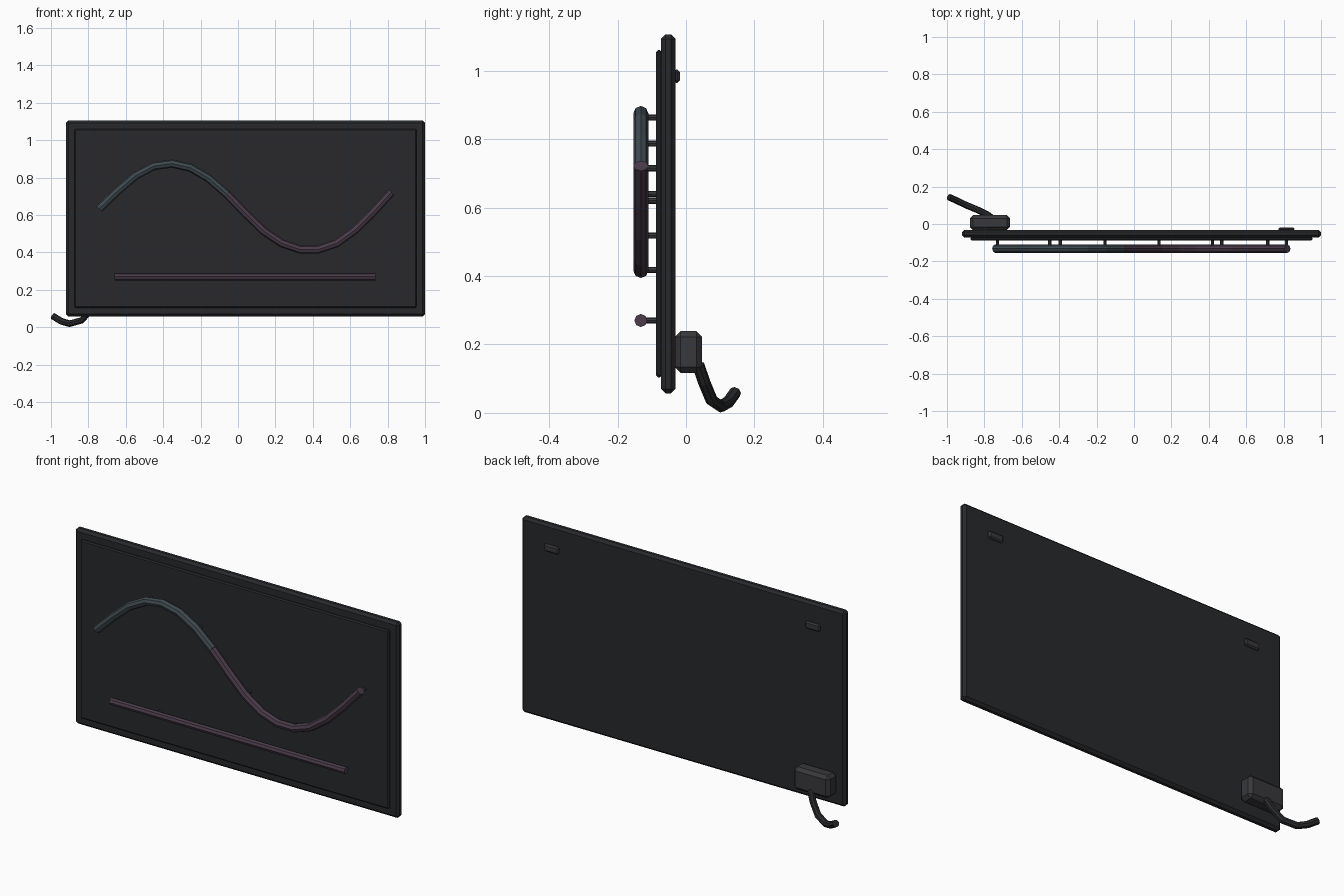
import bpy, math

if "Cube" in bpy.data.objects:
    bpy.data.objects.remove(bpy.data.objects["Cube"])


def material(name, rgb):
    m = bpy.data.materials.new(name)
    m.diffuse_color = (*rgb, 1)
    m.use_nodes = True
    m.node_tree.nodes["Principled BSDF"].inputs["Base Color"].default_value = m.diffuse_color
    return m


BLACK = material("black_paint", (0.021, 0.022, 0.025))
DARK = material("dark_plastic", (0.04, 0.04, 0.046))
BLUE = material("blue_glass", (0.05, 0.068, 0.08))
PURPLE = material("purple_glass", (0.068, 0.045, 0.068))


def box(name, x, y, z, bevel, mat):
    """Chamfered box from (min, max) ranges."""
    bpy.ops.mesh.primitive_cube_add(size=1, location=[sum(r) / 2 for r in (x, y, z)])
    o = bpy.context.object
    o.name = name
    o.scale = [r[1] - r[0] for r in (x, y, z)]
    bpy.ops.object.transform_apply(location=False, rotation=False, scale=True)
    b = o.modifiers.new("chamfer", "BEVEL")
    b.width, b.segments = bevel, 1
    o.data.materials.append(mat)
    return o


def tube(name, points, radius, mat):
    """Eight-sided capped tube along a polyline."""
    c = bpy.data.curves.new(name, "CURVE")
    c.dimensions = "3D"
    c.bevel_depth, c.bevel_resolution = radius, 2
    c.use_fill_caps = True
    s = c.splines.new("POLY")
    s.points.add(len(points) - 1)
    for p, co in zip(s.points, points):
        p.co = (*co, 1)
    s.use_smooth = False
    o = bpy.data.objects.new(name, c)
    bpy.context.collection.objects.link(o)
    bpy.ops.object.select_all(action="DESELECT")
    o.select_set(True)
    bpy.context.view_layer.objects.active = o
    bpy.ops.object.convert(target="MESH")
    o = bpy.context.object
    o.name = name
    o.data.materials.clear()
    o.data.materials.append(mat)
    return o


# Backing board and raised front panel
box("backing_board", (-0.92, 1.0), (-0.073, -0.031), (0.057, 1.106), 0.013, BLACK)
box("front_panel", (-0.875, 0.955), (-0.088, -0.07), (0.104, 1.06), 0.006, BLACK)

# Wave-shaped light tube in two colours
TUBE_Y = -0.132
heights = [0.633, 0.727, 0.81, 0.862, 0.875, 0.853, 0.796, 0.711, 0.61,
           0.515, 0.449, 0.416, 0.416, 0.449, 0.519, 0.615, 0.722]
wave = [(-0.743 + i * 0.0977, TUBE_Y, z) for i, z in enumerate(heights)]
tube("wave_tube_blue", wave[:8], 0.022, BLUE)
tube("wave_tube_purple", wave[7:], 0.022, PURPLE)

# Straight light tube underneath
tube("straight_tube", [(-0.66, TUBE_Y, 0.27), (0.735, TUBE_Y, 0.27)], 0.019, PURPLE)

# Standoffs holding the tubes off the panel
standoffs = [(-0.73, 0.64), (-0.45, 0.863), (-0.155, 0.787), (0.134, 0.518),
             (0.42, 0.418), (0.716, 0.62), (0.815, 0.715), (-0.395, 0.27), (0.47, 0.27)]
for i, (x, z) in enumerate(standoffs):
    bpy.ops.mesh.primitive_cylinder_add(vertices=8, radius=0.009, depth=0.047,
                                        location=(x, -0.1085, z),
                                        rotation=(math.pi / 2, 0, 0))
    bpy.context.object.name = f"standoff_{i + 1}"
    bpy.context.object.data.materials.append(DARK)

# Wall hangers on the back
for side, x in (("left", -0.735), ("right", 0.815)):
    box(f"hanger_{side}", (x - 0.043, x + 0.043), (-0.036, -0.018), (0.964, 1.003), 0.007, DARK)

# Power box and its cable
box("power_box", (-0.877, -0.663), (-0.033, 0.047), (0.117, 0.239), 0.017, DARK)
tube("power_cable", [(-0.765, 0.036, 0.14), (-0.79, 0.053, 0.09), (-0.835, 0.075, 0.037),
                     (-0.9, 0.102, 0.019), (-0.945, 0.124, 0.032), (-0.99, 0.144, 0.06)],
     0.018, BLACK)
